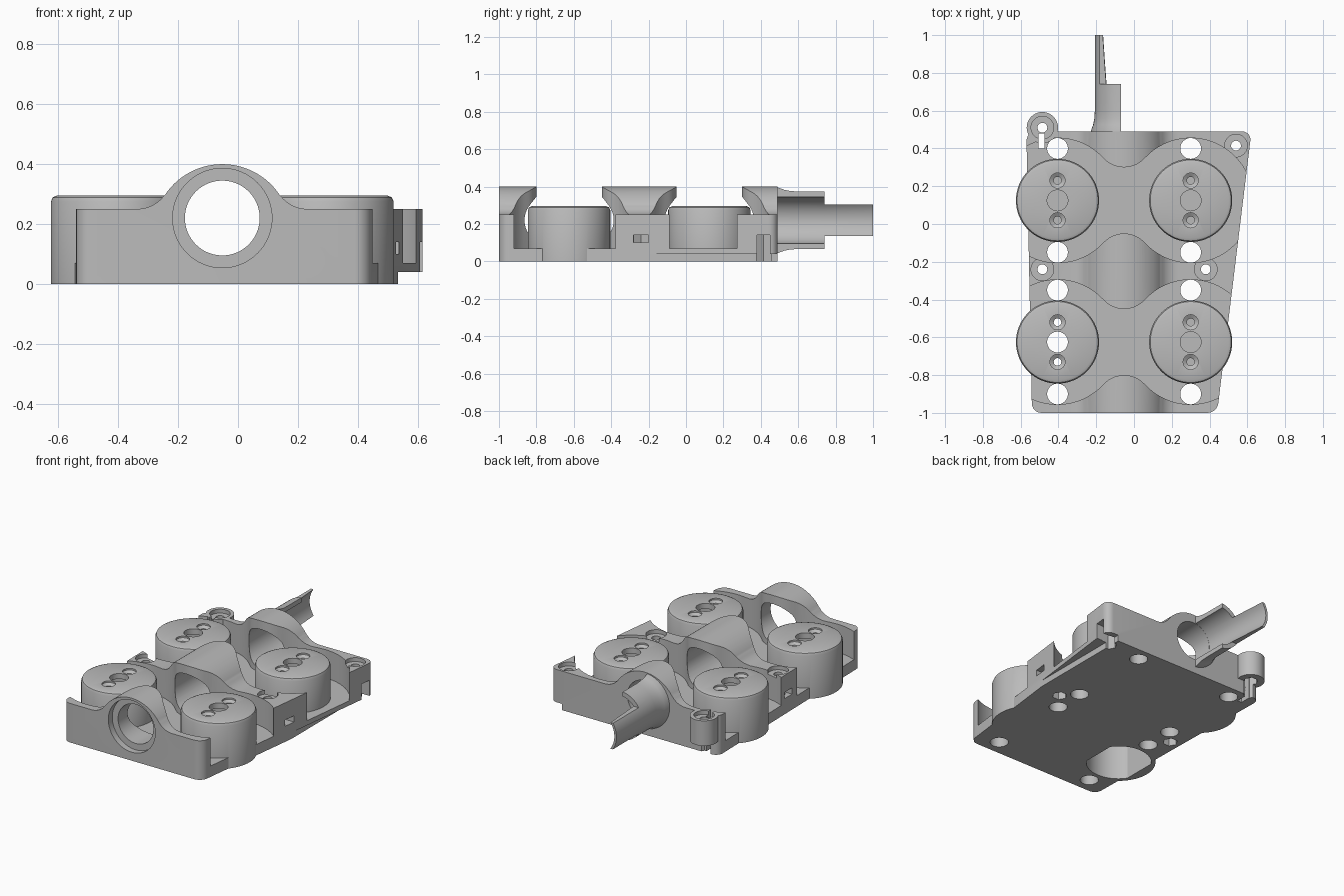
import bpy, bmesh
from math import sin, cos, radians, pi
from mathutils import Matrix, Vector

if "Cube" in bpy.data.objects:
    bpy.data.objects.remove(bpy.data.objects["Cube"])

grey = bpy.data.materials.new("light_grey_plastic")
grey.use_nodes = True
GREY = (0.5, 0.5, 0.5, 1)
grey.diffuse_color = GREY
grey.node_tree.nodes["Principled BSDF"].inputs["Base Color"].default_value = GREY


# Helpers
def finish(bm, name):
    bmesh.ops.recalc_face_normals(bm, faces=bm.faces[:])
    mesh = bpy.data.meshes.new(name)
    bm.to_mesh(mesh)
    bm.free()
    mesh.materials.append(grey)
    ob = bpy.data.objects.new(name, mesh)
    bpy.context.collection.objects.link(ob)
    return ob


def prism(name, pts, lo, hi, axis="z", round_by=0):
    """Extrude a 2D outline along z (x, y points) or along y (x, z points)."""
    bm = bmesh.new()
    place = (lambda p, h: (p[0], p[1], h)) if axis == "z" else (lambda p, h: (p[0], h, p[1]))
    a = [bm.verts.new(place(p, lo)) for p in pts]
    b = [bm.verts.new(place(p, hi)) for p in pts]
    bm.faces.new(a)
    bm.faces.new(b)
    sides = []
    for i in range(len(pts)):
        j = (i + 1) % len(pts)
        bm.faces.new((a[i], a[j], b[j], b[i]))
        sides.append(bm.edges.get((a[i], b[i])))
    if round_by:
        bmesh.ops.bevel(bm, geom=sides, offset=round_by, segments=6, profile=0.5, affect="EDGES")
    return finish(bm, name)


def arc(cx, cy, r, start, end, n):
    angles = [radians(start + (end - start) * i / n) for i in range(n + 1)]
    return [(cx + r * cos(t), cy + r * sin(t)) for t in angles]


def disc(name, x, y, r, lo, hi, axis="z", n=48):
    return prism(name, arc(x, y, r, 0, 360, n)[:-1], lo, hi, axis)


def box(name, x0, x1, y0, y1, z0, z1):
    return prism(name, [(x0, y0), (x1, y0), (x1, y1), (x0, y1)], z0, z1)


def lathe(name, profile, origin, along_y=False, n=64):
    """Turn (radius, height) points about z, or about y."""
    bm = bmesh.new()
    rings = []
    for i in range(n):
        t = 2 * pi * i / n
        ring = []
        for r, h in profile:
            p = (r * cos(t), h, r * sin(t)) if along_y else (r * cos(t), r * sin(t), h)
            ring.append(bm.verts.new(Vector(p) + Vector(origin)))
        rings.append(ring)
    m = len(profile)
    for i in range(n):
        p, q = rings[i], rings[(i + 1) % n]
        for k in range(m):
            l = (k + 1) % m
            bm.faces.new((p[k], p[l], q[l], q[k]))
    bmesh.ops.remove_doubles(bm, verts=bm.verts[:], dist=1e-5)
    return finish(bm, name)


def combine(target, tool, operation="DIFFERENCE"):
    mod = target.modifiers.new("combine", "BOOLEAN")
    mod.object, mod.operation, mod.solver = tool, operation, "EXACT"
    bpy.context.view_layer.objects.active = target
    bpy.ops.object.modifier_apply(modifier=mod.name)
    bpy.data.objects.remove(tool)


# Layout
MID, BORE_Z = -0.0525, 0.22
CUP_X, CUP_Y = (-0.405, 0.30), (-0.625, 0.125)
SHOULDER = 0.25
LOW = -0.1

# Block: shoulder and hump section, trimmed to the tapered footprint
hump = arc(MID, 0.17, 0.23, 34, 146, 28)
right_blend = arc(MID + 0.285, SHOULDER + 0.114, 0.114, 270, 216, 6)
left_blend = [(2 * MID - x, z) for x, z in reversed(right_blend)]
section = [(-0.8, LOW), (0.8, LOW), (0.8, SHOULDER)] + right_blend + hump + left_blend
section.append((-0.8, SHOULDER))
body = prism("manifold_block", section, -1.2, 0.8, "y")
footprint = [(-0.54, -1), (0.44, -1), (0.622, 0.49), (-0.57, 0.49)]
combine(body, prism("footprint", footprint, -0.3, 0.6, round_by=0.05), "INTERSECT")

# Dumbbell clearances that leave a thin floor around each pair of cups
half, lobe, blend = 0.3525, 0.33, 0.148
rise = 0.175 + blend
outline = arc(half, 0, lobe, -137.5, 137.5, 48)
outline += arc(0, rise, blend, -42.5, -137.5, 14)[1:-1]
outline += arc(-half, 0, lobe, 42.5, 317.5, 48)
outline += arc(0, -rise, blend, 137.5, 42.5, 14)[1:-1]
for cy in CUP_Y:
    moved = [(MID + x, cy + y) for x, y in outline]
    combine(body, prism("clearance", moved, 0.07, 0.6))

# Main bore with a shallow front counterbore
combine(body, disc("bore", MID, BORE_Z, 0.125, -1.2, 0.8, "y", 64))
combine(body, disc("counterbore", MID, BORE_Z, 0.166, -1.2, -0.96, "y", 64))

# Underside relief along the slanted edge
combine(body, box("edge_relief", 0.535, 0.8, -0.235, 0.6, -0.3, 0.04))

# Rear corner lug
combine(body, disc("corner_lug", -0.485, 0.51, 0.083, 0.09, SHOULDER), "UNION")

# Cups with a soft top edge, hollow from below with two flats
cup_profile = [(0, LOW), (0.22, LOW), (0.22, 0.275), (0.214, 0.289), (0.2, 0.295), (0, 0.295)]
cavity = arc(0, 0, 0.195, -50, 50, 20) + arc(0, 0, 0.195, 130, 230, 20)
cavity = [(max(-0.16, min(0.16, x)), y) for x, y in arc(0, 0, 0.195, 0, 360, 64)[:-1]]
for cx in CUP_X:
    for cy in CUP_Y:
        combine(body, lathe("cup", cup_profile, (cx, cy, 0)), "UNION")
for cx in CUP_X:
    for cy in CUP_Y:
        moved = [(cx + x, cy + y) for x, y in cavity]
        combine(body, prism("cavity", moved, -0.3, 0.26))
        # shaft hole, floor holes and countersunk screw holes
        for dy in (-0.275, 0, 0.275):
            combine(body, disc("hole", cx, cy + dy, 0.055, -0.3, 0.5, n=32))
        for dy in (-0.105, 0.105):
            sink = [(0, 0.1), (0.02, 0.1), (0.02, 0.272), (0.04, 0.285), (0.04, 0.35), (0, 0.35)]
            combine(body, lathe("screw_hole", sink, (cx, cy + dy, 0), n=24))

# Fixing holes: shallow seat, screw hole and nut pocket from below
for x, y in ((-0.485, 0.51), (0.54, 0.415), (-0.485, -0.24), (0.38, -0.24)):
    combine(body, disc("seat", x, y, 0.06, 0.225, 0.5, n=32))
    combine(body, disc("screw", x, y, 0.026, -0.3, 0.5, n=24))
    combine(body, disc("nut_pocket", x, y, 0.045, -0.3, 0.14, n=6))

# Side slots that lead to the nut pockets
combine(body, box("slot", -0.505, -0.475, 0.40, 0.48, -0.3, 0.5))
combine(body, box("slot", -0.7, -0.485, -0.28, -0.2, 0.1, 0.14))
combine(body, box("slot", 0.38, 0.7, -0.28, -0.2, 0.1, 0.14))
combine(body, box("slot", 0.54, 0.8, 0.38, 0.45, 0.0, 0.14))

# Flat underside
combine(body, box("underside", -1, 1, -1.5, 1.5, -0.5, 0))

# Rear spout: a flared half pipe ending in a narrow tongue
flare = [(0.126, 0.475), (0.175, 0.475), (0.175, 0.495), (0.164, 0.525), (0.157, 0.56)]
wall = [(0.155, 0.6), (0.155, 1.0), (0.14, 1.0), (0.126, 0.74)]
spout = lathe("rear_spout", flare + wall, (MID, 0, BORE_Z), along_y=True)
combine(spout, box("open_side", -0.07, 0.5, 0.488, 1.2, -0.2, 0.6))
combine(spout, box("above_tongue", -0.5, 0.5, 0.74, 1.2, 0.303, 0.6))
combine(spout, box("below_tongue", -0.5, 0.5, 0.74, 1.2, -0.2, 0.135))

# Smooth curves, crisp edges
bpy.ops.object.select_all(action="DESELECT")
for ob in (body, spout):
    ob.select_set(True)
bpy.context.view_layer.objects.active = body
bpy.ops.object.shade_smooth_by_angle(angle=radians(30))
